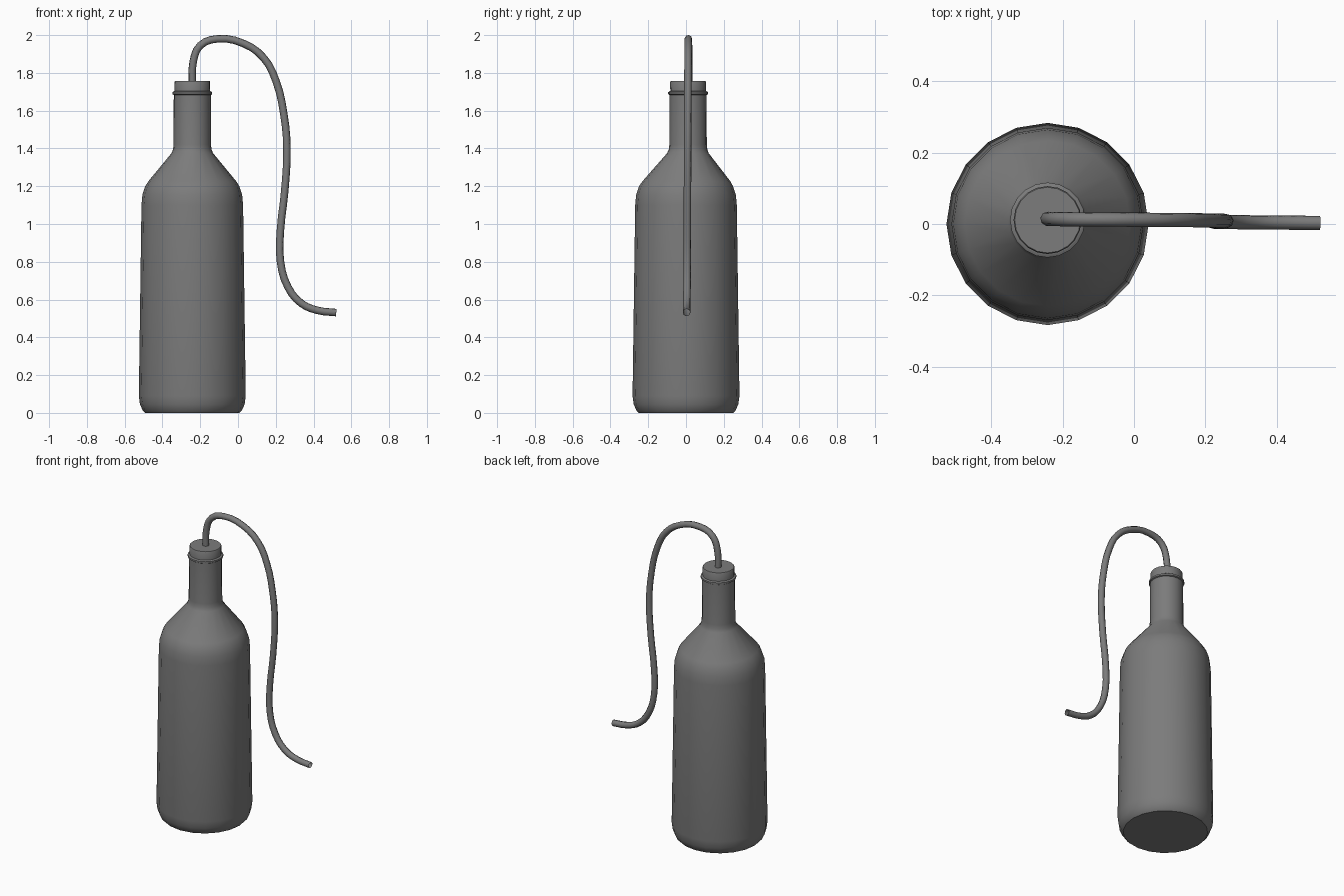
import bpy, math

cube = bpy.data.objects.get("Cube")
if cube:
    bpy.data.objects.remove(cube, do_unlink=True)

SIDES = 20
CENTRE_X = -0.242

grey = bpy.data.materials.new("dark grey")
grey.use_nodes = True
colour = (0.2, 0.2, 0.2, 1)
grey.diffuse_color = colour
grey.node_tree.nodes["Principled BSDF"].inputs["Base Color"].default_value = colour


def finish(obj, angle):
    """Select one object and smooth it, keeping sharp edges."""
    bpy.ops.object.select_all(action='DESELECT')
    obj.select_set(True)
    bpy.context.view_layer.objects.active = obj
    bpy.ops.object.shade_smooth_by_angle(angle=math.radians(angle))


def lathe(name, profile):
    """Revolve (radius, height, y offset) rings, closing both ends."""
    verts, faces = [], []
    for r, z, y in profile:
        for i in range(SIDES):
            a = math.tau * i / SIDES
            verts.append((CENTRE_X + r * math.cos(a), y + r * math.sin(a), z))
    for k in range(len(profile) - 1):
        for i in range(SIDES):
            j = (i + 1) % SIDES
            a, b = k * SIDES, (k + 1) * SIDES
            faces.append((a + i, a + j, b + j, b + i))
    faces.append(tuple(reversed(range(SIDES))))
    faces.append(tuple(range(len(verts) - SIDES, len(verts))))
    mesh = bpy.data.meshes.new(name)
    mesh.from_pydata(verts, [], faces)
    mesh.materials.append(grey)
    obj = bpy.data.objects.new(name, mesh)
    bpy.context.collection.objects.link(obj)
    finish(obj, 40)
    return obj


# Bottle body, shoulder and neck
NECK_Y = 0.011
lathe("bottle", [
    (0.25, 0, 0), (0.262, 0.012, 0), (0.277, 0.045, 0), (0.283, 0.09, 0),
    (0.269, 1.1, 0), (0.264, 1.155, 0), (0.249, 1.2, 0), (0.232, 1.227, 0.002),
    (0.11, 1.375, 0.01), (0.102, 1.395, NECK_Y), (0.099, 1.42, NECK_Y),
    (0.098, 1.7, NECK_Y)])

# Raised lip around the neck
lathe("neck_ring", [
    (0.097, 1.682, NECK_Y), (0.105, 1.687, NECK_Y),
    (0.105, 1.698, NECK_Y), (0.097, 1.703, NECK_Y)])

# Stopper
lathe("stopper", [
    (0.094, 1.69, NECK_Y), (0.095, 1.752, NECK_Y), (0.092, 1.757, NECK_Y)])

# Bent hose leaving the stopper
path = [(-0.242, 1.74), (-0.237, 1.86), (-0.2, 1.945), (-0.11, 1.98),
        (0.03, 1.955), (0.135, 1.88), (0.2, 1.76), (0.243, 1.58),
        (0.259, 1.4), (0.247, 1.17), (0.225, 0.97), (0.225, 0.8),
        (0.265, 0.665), (0.335, 0.58), (0.42, 0.543), (0.52, 0.531)]
curve = bpy.data.curves.new("hose", 'CURVE')
curve.dimensions = '3D'
curve.bevel_depth = 0.02
curve.bevel_resolution = 2
curve.resolution_u = 3
spline = curve.splines.new('BEZIER')
spline.bezier_points.add(len(path) - 1)
for i, (point, (x, z)) in enumerate(zip(spline.bezier_points, path)):
    y = 0.015 - 0.012 * i / (len(path) - 1)
    point.co = (x, y, z)
    point.handle_left_type = point.handle_right_type = 'AUTO'
curve.materials.append(grey)
hose = bpy.data.objects.new("hose", curve)
bpy.context.collection.objects.link(hose)
bpy.ops.object.select_all(action='DESELECT')
hose.select_set(True)
bpy.context.view_layer.objects.active = hose
bpy.ops.object.convert(target='MESH')
finish(bpy.context.view_layer.objects.active, 60)
